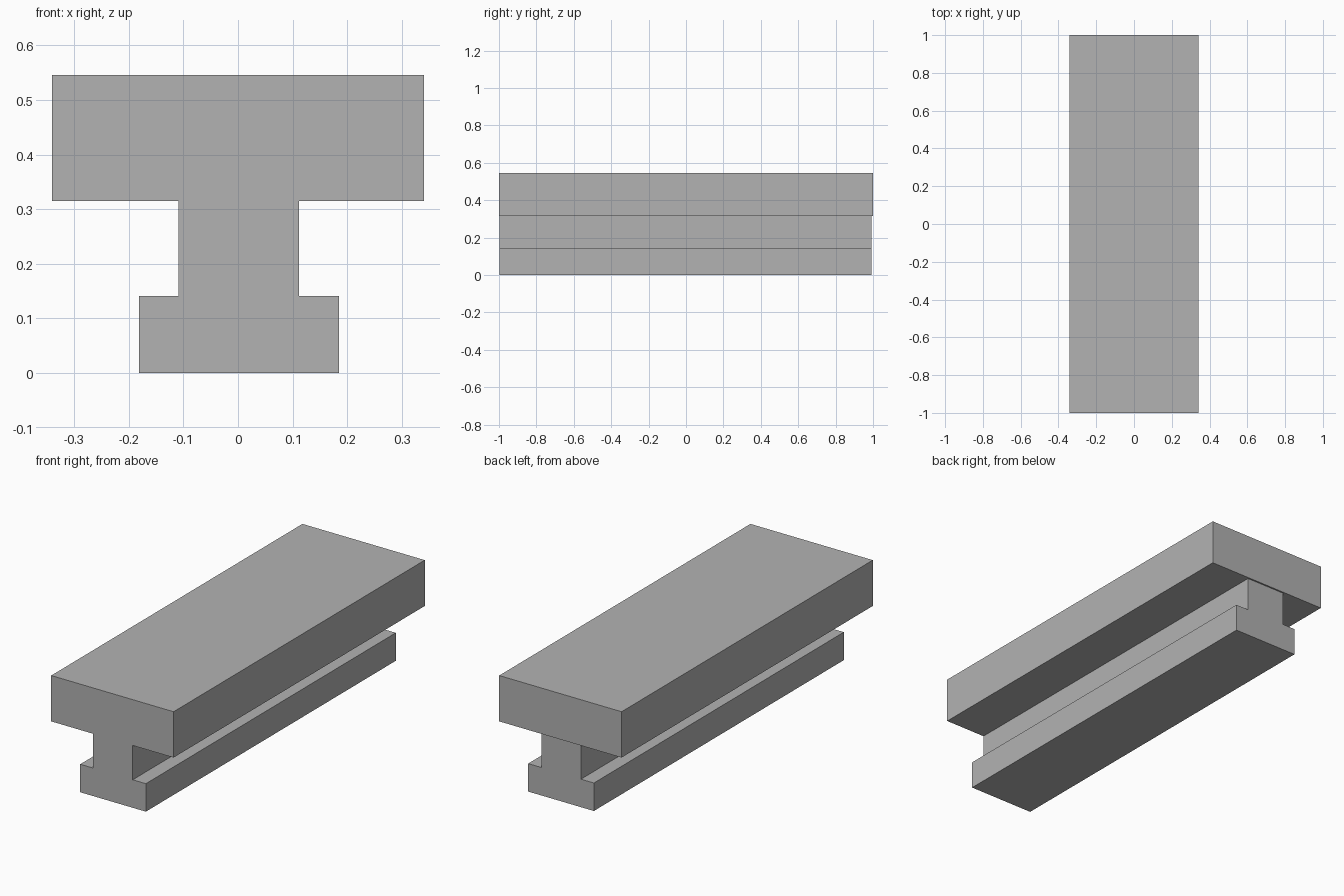
import bpy
import bmesh

cube = bpy.data.objects.get("Cube")
if cube:
    bpy.data.objects.remove(cube, do_unlink=True)

GREY = (0.448, 0.448, 0.448, 1.0)
grey = bpy.data.materials.new("plain grey")
grey.use_nodes = True
grey.diffuse_color = GREY
grey.node_tree.nodes["Principled BSDF"].inputs["Base Color"].default_value = GREY


def extrude_profile(name, profile, y_front, y_back):
    """Extrude an x-z outline along y into a closed solid."""
    bm = bmesh.new()
    face = bm.faces.new([bm.verts.new((x, y_front, z)) for x, z in profile])
    grown = bmesh.ops.extrude_face_region(bm, geom=[face])["geom"]
    verts = [g for g in grown if isinstance(g, bmesh.types.BMVert)]
    bmesh.ops.translate(bm, verts=verts, vec=(0, y_back - y_front, 0))
    bmesh.ops.recalc_face_normals(bm, faces=bm.faces)
    mesh = bpy.data.meshes.new(name)
    bm.to_mesh(mesh)
    bm.free()
    mesh.materials.append(grey)
    obj = bpy.data.objects.new(name, mesh)
    bpy.context.collection.objects.link(obj)
    return obj


# Wide slab on top
BOTTOM, TOP, HALF = 0.315, 0.546, 0.341
extrude_profile("top_slab",
                [(-HALF, BOTTOM), (HALF, BOTTOM), (HALF, TOP), (-HALF, TOP)],
                -1.0, 1.0)

# Stem with a wider foot, slightly shorter than the slab
SHOULDER = 0.141
extrude_profile("stem_and_foot",
                [(-0.181, 0), (0.185, 0), (0.185, SHOULDER), (0.112, SHOULDER),
                 (0.112, BOTTOM), (-0.109, BOTTOM), (-0.109, SHOULDER),
                 (-0.181, SHOULDER)],
                -0.998, 0.992)
